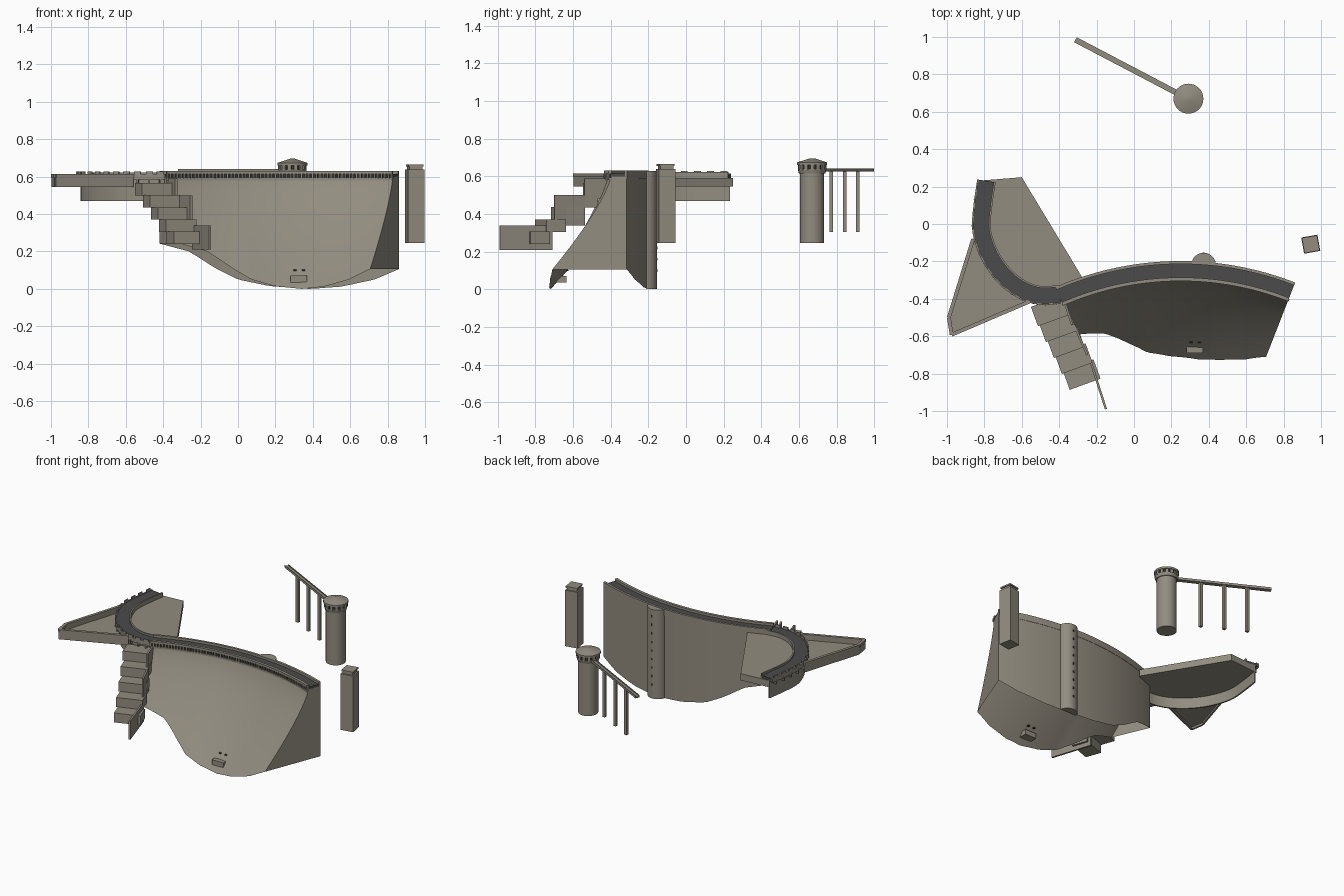
import bpy, bmesh, math
from mathutils import Matrix, Vector

if "Cube" in bpy.data.objects:
    bpy.data.objects.remove(bpy.data.objects["Cube"])


def material(name, rgb):
    m = bpy.data.materials.new(name)
    m.use_nodes = True
    m.diffuse_color = (*rgb, 1)
    m.node_tree.nodes["Principled BSDF"].inputs["Base Color"].default_value = (*rgb, 1)
    return m


CONCRETE = material("concrete", (0.29, 0.265, 0.215))
ASPHALT = material("asphalt", (0.07, 0.07, 0.072))
OPENING = material("dark opening", (0.03, 0.03, 0.03))


def finish(name, bm, mat, smooth=False):
    bmesh.ops.recalc_face_normals(bm, faces=bm.faces[:])
    mesh = bpy.data.meshes.new(name)
    bm.to_mesh(mesh)
    bm.free()
    ob = bpy.data.objects.new(name, mesh)
    bpy.context.collection.objects.link(ob)
    mesh.materials.append(mat)
    if smooth:
        bpy.ops.object.select_all(action="DESELECT")
        ob.select_set(True)
        bpy.context.view_layer.objects.active = ob
        bpy.ops.object.shade_smooth_by_angle(angle=math.radians(30))
    return ob


def loft(name, rings, mat, smooth=False, closed=True):
    """Skin a row of rings and cap both ends; closed=False leaves the last side open."""
    bm = bmesh.new()
    rows = [[bm.verts.new(p) for p in ring] for ring in rings]
    n = len(rows[0])
    for a, b in zip(rows, rows[1:]):
        for i in range(n if closed else n - 1):
            j = (i + 1) % n
            bm.faces.new((a[i], a[j], b[j], b[i]))
    bm.faces.new(rows[0])
    bm.faces.new(rows[-1])
    return finish(name, bm, mat, smooth)


def frames(path):
    """Points of a plan path with their left-hand normals."""
    out = []
    for i, p in enumerate(path):
        d = (path[min(i + 1, len(path) - 1)] - path[max(i - 1, 0)]).normalized()
        out.append((p, Vector((-d.y, d.x)), math.atan2(d.y, d.x)))
    return out


def sweep(name, path, o0, o1, z0, z1, mat=CONCRETE):
    rings = []
    for p, n, _ in frames(path):
        a, b = p + n * o0, p + n * o1
        rings.append([(*a, z0), (*b, z0), (*b, z1), (*a, z1)])
    return loft(name, rings, mat, True)


def boxes(name, items, mat=CONCRETE):
    """Each item: centre, size, turn about z."""
    bm = bmesh.new()
    for c, s, r in items:
        m = Matrix.Translation(c) @ Matrix.Rotation(r, 4, "Z") @ Matrix.Diagonal((*s, 1))
        bmesh.ops.create_cube(bm, size=1, matrix=m)
    return finish(name, bm, mat)


def drum(name, x, y, r0, r1, z0, z1, mat=CONCRETE, sides=32):
    bm = bmesh.new()
    bmesh.ops.create_cone(bm, cap_ends=True, segments=sides, radius1=r0, radius2=r1,
                          depth=z1 - z0, matrix=Matrix.Translation((x, y, (z0 + z1) / 2)))
    return finish(name, bm, mat, True)


def slab(name, outline, z0, z1, smooth=False):
    return loft(name, [[(x, y, z) for x, y in outline] for z in (z0, z1)], CONCRETE, smooth)


# Main arch wall: one section swept round a circle, hollow and open along the valley floor
R, CX, CY, TOP = 1.68, 0.25, -1.88, 0.6
START, END = -0.41, 0.372


def arc(t, inset=0.0):
    return Vector((CX + (R - inset) * math.sin(t), CY + (R - inset) * math.cos(t)))


def steps(n):
    return [START + (END - START) * i / n for i in range(n + 1)]


FLOOR = [(-.43, .245), (-.26, .2), (-.12, .11), (0, .05), (.17, .015), (.38, 0),
         (.55, .012), (.73, .05), (.87, .11)]


def floor_z(x):
    for (x0, z0), (x1, z1) in zip(FLOOR, FLOOR[1:]):
        if x <= x1:
            return z0 + (z1 - z0) * (x - x0) / (x1 - x0)
    return FLOOR[-1][1]


def thickness(x, z):
    flare = 0.43 * (1 + 0.36 * min(0, x))
    return 0.09 + flare * max(0, 1 - z / TOP) ** 1.3


rings = []
for t in steps(40):
    back = arc(t)
    low = floor_z(back.x)
    ring = [(*back, low), (*back, TOP)]
    for k in range(13):
        z = TOP + (low - TOP) * k / 12
        ring.append((*arc(t, thickness(back.x, z)), z))
    rings.append(ring)
loft("dam_wall", rings, CONCRETE, True, closed=False)

# Crest of the main wall: road, kerbs, and the arcade along the front
crest = [arc(t, 0.05) for t in steps(40)]
sweep("crest_road", crest, -.04, .04, .598, .614, ASPHALT)
sweep("crest_back_parapet", crest, .036, .052, .585, .63)
sweep("crest_front_parapet", crest, -.055, -.036, .614, .63)
sweep("crest_front_ledge", crest, -.053, -.036, .58, .592)
sweep("arcade_shadow", crest, -.046, -.036, .592, .614, OPENING)
boxes("arcade_posts", [((*arc(t, .1), .603), (.009, .01, .024), -t) for t in steps(62)])

# Curved side wing with its road
KNOTS = [(-.785, .23), (-.805, .09), (-.81, -.04), (-.765, -.17), (-.69, -.275),
         (-.6, -.345), (-.5, -.378), (-.395, -.372)]


def smooth_path(pts, n=4):
    v = [Vector(p) for p in pts]
    v = [2 * v[0] - v[1]] + v + [2 * v[-1] - v[-2]]
    out = []
    for a, b, c, d in zip(v, v[1:], v[2:], v[3:]):
        for i in range(n):
            t = i / n
            out.append(0.5 * (2 * b + (c - a) * t + (2 * a - 5 * b + 4 * c - d) * t * t
                              + (3 * b - a - 3 * c + d) * t ** 3))
    return out + [v[-2]]


wing = smooth_path(KNOTS)
sweep("wing_wall", wing, -.03, -.02, .47, .595)
sweep("wing_road", wing, -.048, .04, .592, .61, ASPHALT)
sweep("wing_inner_kerb", wing, .036, .046, .58, .622)
sweep("wing_outer_kerb", wing, -.054, -.046, .585, .614)
boxes("wing_parapet_blocks", [((*(p - n * .05), .62), (.036, .008, .016), a)
                              for p, n, a in frames(wing)[1::2]])
boxes("wing_buttresses", [((*(p - n * .047), .58), (.008, .018, .03), a)
                          for p, n, a in frames(wing)[1::2]])

# Flat plates on both sides of the wing
inner = [tuple(p - n * .022) for p, n, _ in frames(wing)]
slab("basin_plate", [(-.6, .25)] + inner + [(-.28, -.28)], .545, .592)
OUT = [(-.86, -.08), (-.99, -.5), (-.975, -.592), (-.56, -.415)]
slab("spillway_floor", OUT + [(-.69, -.29), (-.79, -.16)], .56, .572)


def wall_between(a, b, z0, z1, width):
    a, b = Vector(a), Vector(b)
    d, m = b - a, (a + b) / 2
    return ((m.x, m.y, (z0 + z1) / 2), (d.length, width, z1 - z0), math.atan2(d.y, d.x))


EDGES = list(zip(OUT, OUT[1:]))
boxes("spillway_rim", [wall_between(a, b, .545, .596, .012) for a, b in EDGES])
boxes("spillway_coping", [wall_between(a, b, .596, .614, .02) for a, b in EDGES])

# Stepped blocks going down the hillside, with side fins
TURN = math.radians(20)
boxes("stair_blocks", [((-.45 + .0425 * i, -.465 - .085 * i, .533 - .065 * i),
                        (.175, .11, .066), TURN) for i in range(5)])
boxes("stair_fins", [wall_between((-.24, -.71), (-.15, -.99), .21, .34, .012),
                     wall_between((-.32, -.54), (-.25, -.7), .34, .5, .012),
                     wall_between((-.37, -.42), (-.33, -.54), .48, .59, .012)])

# Outlet on the downstream foot
boxes("outlet_box", [((.325, -.663, .053), (.09, .055, .035), 0)])
boxes("outlet_windows", [((x, -.63, .1), (.015, .014, .007), 0) for x in (.305, .35)], OPENING)

# Half-round shaft on the upstream face
half = [math.radians(10 + 8 * i) for i in range(21)]
slab("upstream_shaft", [(.372 + .066 * math.cos(a), -.22 + .066 * math.sin(a)) for a in half],
     .003, .628, True)
boxes("shaft_windows", [((.372, -.154, .1 + .06 * i), (.009, .005, .015), 0) for i in range(9)],
      OPENING)

# Round intake tower with lantern head
TX, TY = .291, .67
drum("tower_body", TX, TY, .064, .064, .245, .62)
drum("tower_head_base", TX, TY, .07, .076, .615, .638)
drum("tower_lantern", TX, TY, .068, .068, .638, .662, OPENING)
boxes("lantern_posts", [((TX + .07 * math.cos(a), TY + .07 * math.sin(a), .65),
                         (.012, .02, .03), a)
                        for a in (math.tau * i / 14 for i in range(14))])
drum("tower_eave", TX, TY, .08, .08, .66, .674)
drum("tower_roof", TX, TY, .08, .012, .674, .696)

# Footbridge on slim piers
A, B = Vector((-.313, .985)), Vector((.24, .695))
side = Vector((-(B - A).y, (B - A).x)).normalized() * .013
boxes("bridge_deck", [wall_between(A, B, .625, .634, .03)])
boxes("bridge_rails", [wall_between(A + side * s, B + side * s, .63, .641, .004)
                       for s in (-1, 1)])
piers = [A.lerp(B, f) for f in (.25, .49, .735)]
boxes("bridge_piers", [((p.x, p.y, .465), (.02, .02, .322), 0) for p in piers])

# Square tower beyond the right end
SQ = math.radians(10)
boxes("square_tower", [((.945, -.108, .442), (.088, .088, .394), SQ),
                       ((.945, -.108, .645), (.07, .07, .03), SQ),
                       ((.945, -.108, .66), (.082, .082, .01), SQ)])
